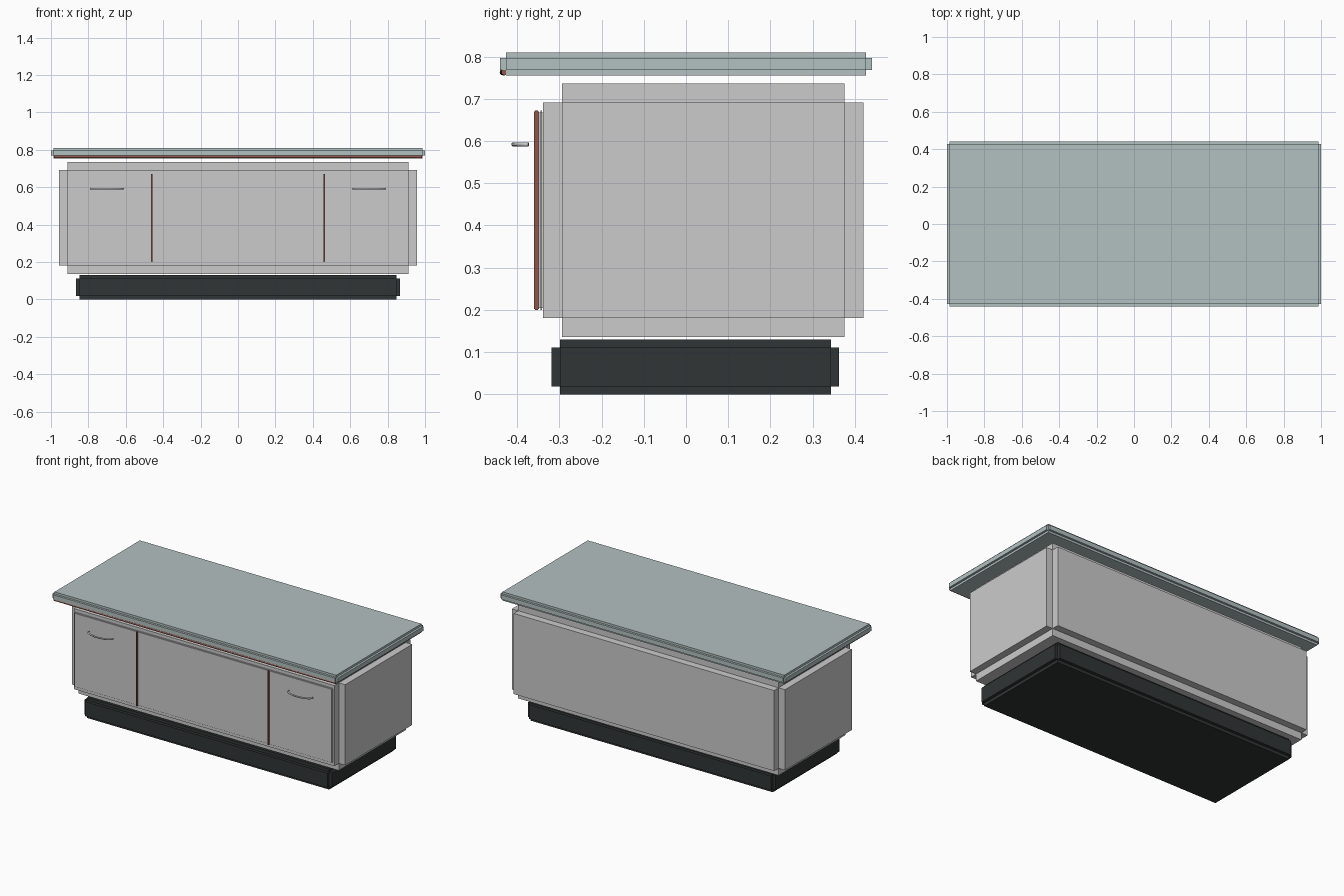
import bpy, bmesh, math
from mathutils import Vector, Matrix

if "Cube" in bpy.data.objects:
    bpy.data.objects.remove(bpy.data.objects["Cube"])


def material(name, rgb):
    m = bpy.data.materials.new(name)
    m.diffuse_color = (*rgb, 1)
    m.use_nodes = True
    m.node_tree.nodes["Principled BSDF"].inputs["Base Color"].default_value = m.diffuse_color
    return m


GLASS = material("pale_blue_grey", (0.45, 0.53, 0.53))
DARK = material("charcoal", (0.03, 0.035, 0.035))
RED = material("dull_red", (0.28, 0.09, 0.07))


def notched_box(name, lo, hi, inset, mat=None):
    """Box whose edges are stepped in: three crossing slabs, one per axis."""
    bm = bmesh.new()
    lo, hi = Vector(lo), Vector(hi)
    for axis in range(3):
        size = hi - lo
        for other in range(3):
            if other != axis:
                size[other] -= 2 * inset
        bmesh.ops.create_cube(bm, size=1, matrix=Matrix.Translation((lo + hi) / 2)
                              @ Matrix.Diagonal((*size, 1)))
    me = bpy.data.meshes.new(name)
    bm.to_mesh(me)
    bm.free()
    ob = bpy.data.objects.new(name, me)
    bpy.context.collection.objects.link(ob)
    if mat:
        me.materials.append(mat)
    return ob


def tube(name, points, radius, mat=None):
    """Round bar swept along a path."""
    cu = bpy.data.curves.new(name, 'CURVE')
    cu.dimensions = '3D'
    cu.bevel_depth = radius
    cu.bevel_resolution = 2
    cu.use_fill_caps = True
    sp = cu.splines.new('POLY')
    sp.points.add(len(points) - 1)
    for p, co in zip(sp.points, points):
        p.co = (*co, 1)
    ob = bpy.data.objects.new(name, cu)
    bpy.context.collection.objects.link(ob)
    if mat:
        cu.materials.append(mat)
    return ob


# Plinth, cabinet body and desktop
notched_box("plinth", (-0.867, -0.318, 0), (0.867, 0.362, 0.13), 0.019, DARK)
notched_box("cabinet_body", (-0.957, -0.339, 0.136), (0.957, 0.421, 0.736), 0.045)
notched_box("desktop", (-1, -0.44, 0.755), (1, 0.44, 0.81), 0.0135, GLASS)

# Front panel with two dividing strips
notched_box("front_panel", (-0.905, -0.349, 0.20), (0.905, -0.337, 0.672), 0.004)
for side, label in ((-1, "left"), (1, "right")):
    x = side * 0.46
    notched_box(label + "_divider_strip", (x - 0.004, -0.36, 0.20),
                (x + 0.004, -0.348, 0.672), 0.002, RED)
    # Bow handle
    arc = [(side * 0.70 + 0.085 * math.cos(t), -0.373 - 0.036 * math.sin(t), 0.592)
           for t in (math.pi * i / 16 for i in range(17))]
    tube(label + "_handle", arc, 0.005)

# Slightly bowed trim rail under the front edge of the desktop
rail = [(0.985 * u, -0.430 - 0.004 * (1 - u * u), 0.763)
        for u in (i / 8 - 1 for i in range(17))]
tube("front_trim_rail", rail, 0.0075, RED)
